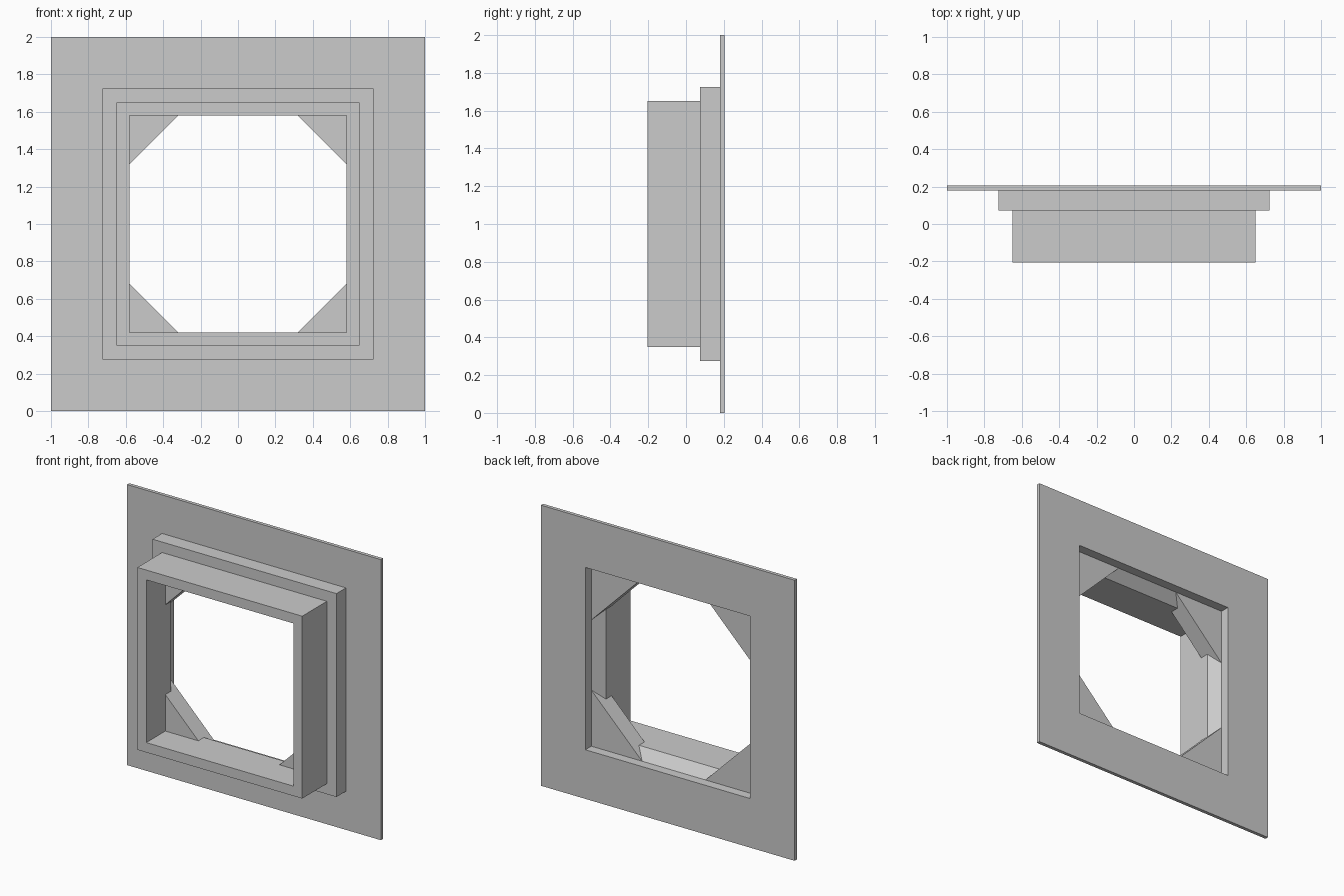
import bpy
import bmesh

cube = bpy.data.objects.get("Cube")
if cube:
    bpy.data.objects.remove(cube, do_unlink=True)

grey = bpy.data.materials.new("light_grey")
grey.use_nodes = True
colour = (0.6, 0.6, 0.6, 1)
grey.diffuse_color = colour
grey.node_tree.nodes["Principled BSDF"].inputs["Base Color"].default_value = colour

MID = 1.0       # height of the opening's centre
OPEN = 0.58     # half width of the tube opening
TUBE = 0.65     # half width of the tube outside and of the plate opening
COLLAR = 0.725  # half width of the collar
HALF = 0.205    # half depth
STEP = 0.073    # where the collar meets the tube
SEAT = 0.138    # top of the inner chamfer
PLATE = 0.18    # front of the plate


def skin(name, rings, closed):
    """Join equal rings of points with quads; cap the ends unless closed."""
    bm = bmesh.new()
    loops = [[bm.verts.new(p) for p in ring] for ring in rings]
    pairs = list(zip(loops, loops[1:]))
    if closed:
        pairs.append((loops[-1], loops[0]))
    else:
        bm.faces.new(loops[0])
        bm.faces.new(loops[-1])
    for a, b in pairs:
        for i in range(len(a)):
            j = (i + 1) % len(a)
            bm.faces.new((a[i], a[j], b[j], b[i]))
    bmesh.ops.recalc_face_normals(bm, faces=bm.faces)
    mesh = bpy.data.meshes.new(name)
    bm.to_mesh(mesh)
    bm.free()
    mesh.materials.append(grey)
    obj = bpy.data.objects.new(name, mesh)
    bpy.context.collection.objects.link(obj)
    return obj


# Stepped frame: one (half width, depth) profile taken round a square
profile = [(OPEN, -HALF), (TUBE, -HALF), (TUBE, STEP), (COLLAR, STEP),
           (COLLAR, PLATE), (1, PLATE), (1, HALF), (TUBE, HALF),
           (TUBE, SEAT), (OPEN, STEP)]
corners = [(-1, -1), (1, -1), (1, 1), (-1, 1)]
skin("stepped_frame",
     [[(sx * r, y, MID + sz * r) for sx, sz in corners] for r, y in profile],
     closed=True)

# Corner gussets: triangular blocks that follow the chamfered inside walls
DIAGONAL = 0.9
for sx, sz in corners:
    rings = []
    for r, y in [(TUBE, SEAT), (OPEN, STEP), (OPEN, 0.01)]:
        triangle = [(r, r), (DIAGONAL - r, r), (r, DIAGONAL - r)]
        rings.append([(sx * x, y, MID + sz * z) for x, z in triangle])
    side = "left" if sx > 0 else "right"
    level = "upper" if sz > 0 else "lower"
    skin(f"{level}_{side}_gusset", rings, closed=False)
